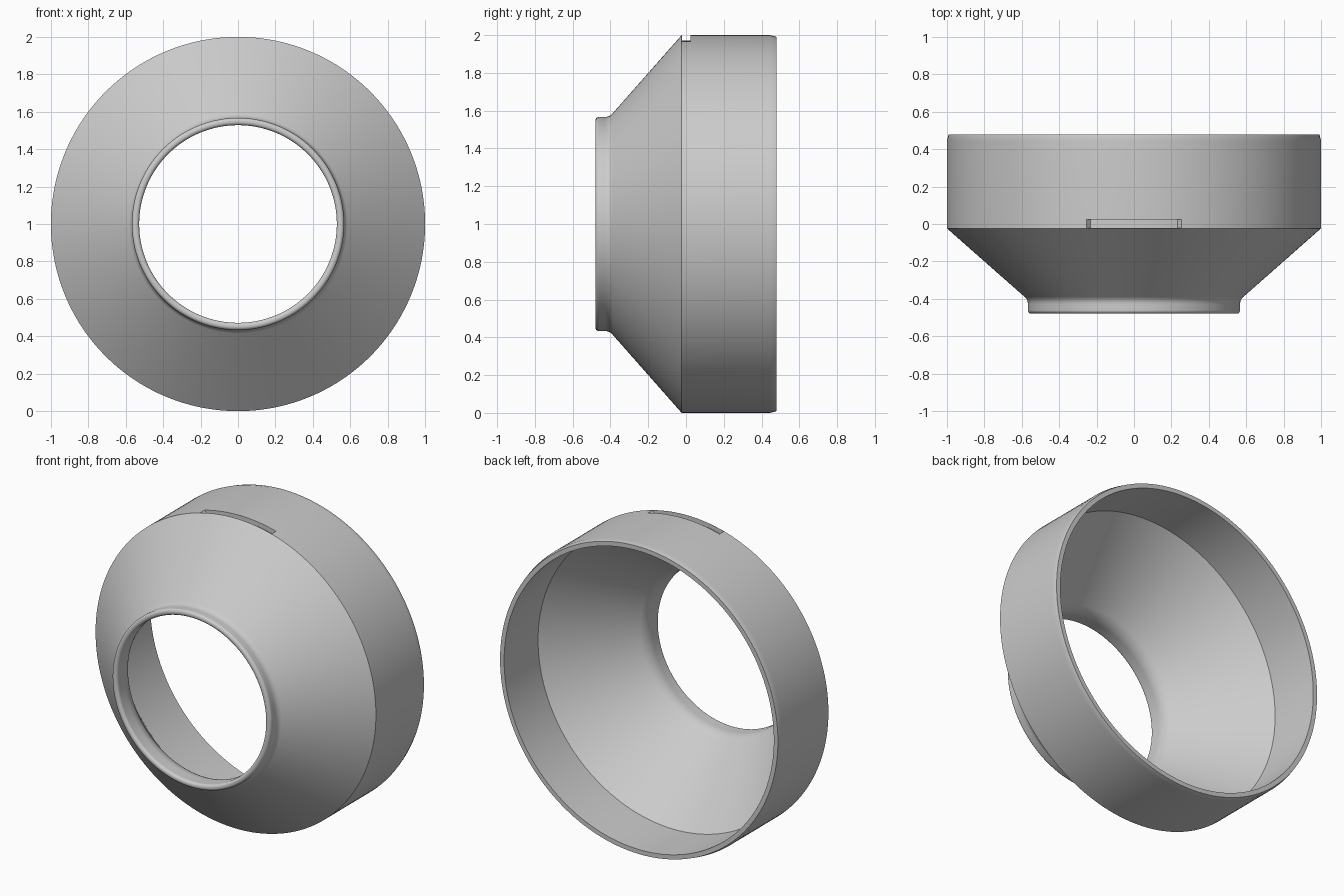
import bpy, bmesh, math
from mathutils import Vector, Matrix

if "Cube" in bpy.data.objects:
    bpy.data.objects.remove(bpy.data.objects["Cube"], do_unlink=True)

SEGMENTS = 160
AXIS_Z = 1.0

grey = bpy.data.materials.new("plain_grey")
grey.use_nodes = True
colour = (0.6, 0.6, 0.6, 1)
grey.diffuse_color = colour
grey.node_tree.nodes["Principled BSDF"].inputs["Base Color"].default_value = colour


def rounded(corners, steps=8):
    """Closed profile of (radius, y, fillet) corners, with arcs at the fillets."""
    out = []
    for i, (r, y, fillet) in enumerate(corners):
        p = Vector((r, y))
        if not fillet:
            out.append(p)
            continue
        a = (Vector(corners[i - 1][:2]) - p).normalized()
        b = (Vector(corners[(i + 1) % len(corners)][:2]) - p).normalized()
        half = a.angle(b) / 2
        centre = p + (a + b).normalized() * (fillet / math.sin(half))
        start = p + a * (fillet / math.tan(half)) - centre
        end = p + b * (fillet / math.tan(half)) - centre
        for k in range(steps + 1):
            d = start.lerp(end, k / steps).normalized()
            out.append(centre + d * fillet)
    return out


def make_object(name, bm):
    bmesh.ops.recalc_face_normals(bm, faces=bm.faces)
    mesh = bpy.data.meshes.new(name)
    bm.to_mesh(mesh)
    bm.free()
    mesh.materials.append(grey)
    ob = bpy.data.objects.new(name, mesh)
    bpy.context.collection.objects.link(ob)
    ob.location.z = AXIS_Z
    return ob


# Hollow shell: front rim, cone that thickens towards the back, rear sleeve
profile = rounded([
    (0.528, -0.479, 0.018), (0.567, -0.479, 0.018), (0.567, -0.405, 0.05),
    (1.0, -0.023, 0), (1.0, 0.445, 0), (0.991, 0.479, 0),
    (0.962, 0.479, 0), (0.962, 0.133, 0), (0.528, -0.36, 0.12)])
bm = bmesh.new()
rings = []
for s in range(SEGMENTS):
    turn = Matrix.Rotation(math.tau * s / SEGMENTS, 3, "Y")
    rings.append([bm.verts.new(turn @ Vector((0, p.y, p.x))) for p in profile])
for s in range(SEGMENTS):
    a, b = rings[s], rings[(s + 1) % SEGMENTS]
    for i in range(len(profile)):
        j = (i + 1) % len(profile)
        bm.faces.new((a[i], a[j], b[j], b[i]))
shell = make_object("adapter_shell", bm)

# Shallow curved slot with sloping ends, cut into the top of the sleeve
floor, half_angle, arc_steps = 0.971, math.asin(0.232 / 0.971), 24
outline = []
for k in range(arc_steps + 1):
    t = half_angle * (2 * k / arc_steps - 1)
    outline.append((floor * math.sin(t), floor * math.cos(t)))
outline += [(0.335, 1.05), (-0.335, 1.05)]
bm = bmesh.new()
face = bm.faces.new([bm.verts.new((x, -0.022, z)) for x, z in outline])
grown = bmesh.ops.extrude_face_region(bm, geom=[face])["geom"]
bmesh.ops.translate(bm, vec=(0, 0.045, 0),
                    verts=[g for g in grown if isinstance(g, bmesh.types.BMVert)])
cutter = make_object("slot_cutter", bm)
cutter.hide_render = True

cut = shell.modifiers.new("slot", "BOOLEAN")
cut.operation, cut.solver, cut.object = "DIFFERENCE", "EXACT", cutter
bpy.ops.object.select_all(action="DESELECT")
shell.select_set(True)
bpy.context.view_layer.objects.active = shell
bpy.ops.object.modifier_apply(modifier=cut.name)
bpy.data.objects.remove(cutter, do_unlink=True)

# Smooth shading with crisp edges
bpy.ops.object.shade_smooth_by_angle(angle=math.radians(30))
weighted = shell.modifiers.new("even_shading", "WEIGHTED_NORMAL")
weighted.keep_sharp = True
